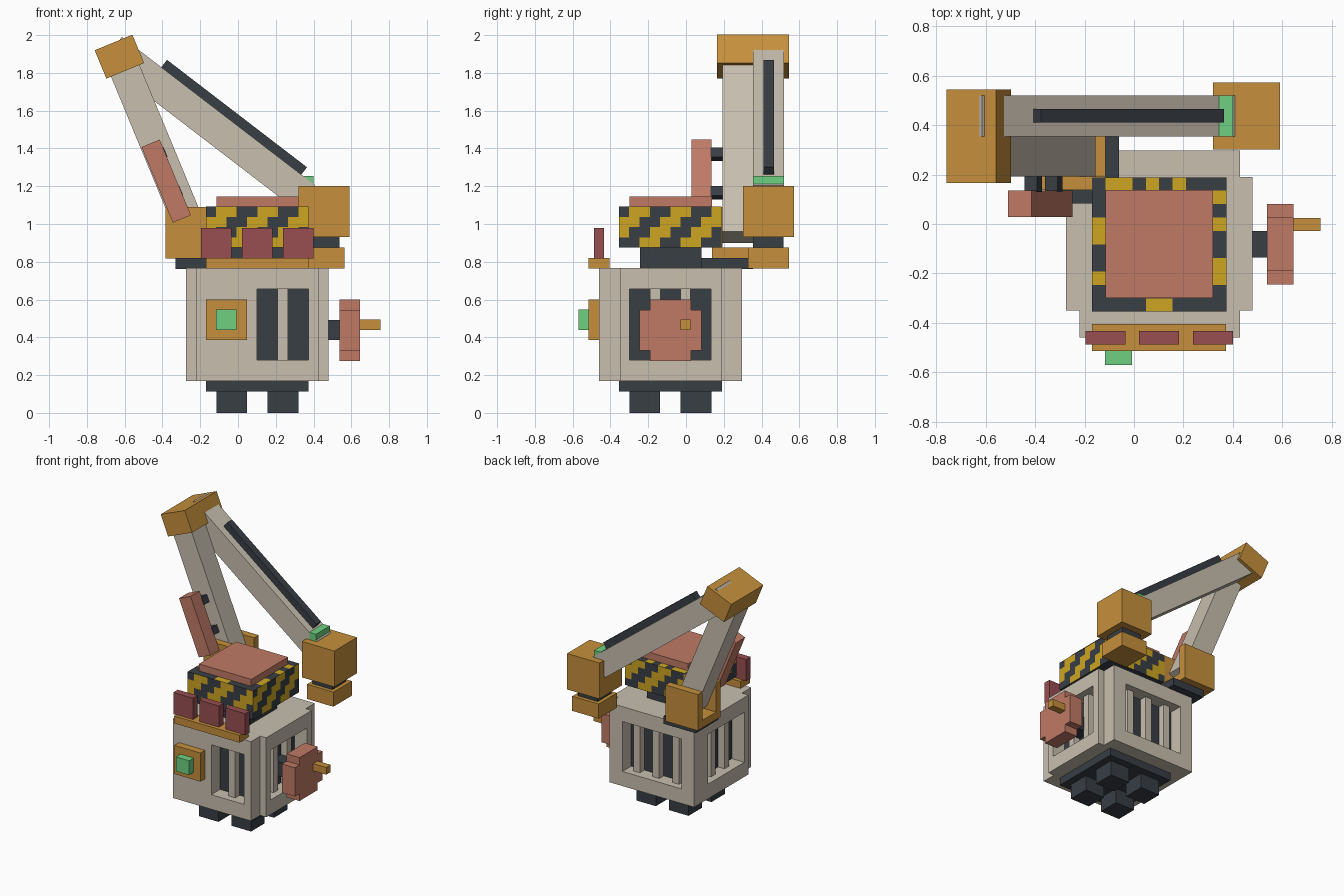
import bpy, bmesh, math
from mathutils import Vector, Matrix

old = bpy.data.objects.get("Cube")
if old:
    bpy.data.objects.remove(old, do_unlink=True)


def lin(c):
    c /= 255
    return c / 12.92 if c <= 0.04045 else ((c + 0.055) / 1.055) ** 2.4


def material(name, r, g, b):
    m = bpy.data.materials.new(name)
    col = (lin(r), lin(g), lin(b), 1)
    m.diffuse_color = col
    m.use_nodes = True
    bsdf = m.node_tree.nodes["Principled BSDF"]
    bsdf.inputs["Base Color"].default_value = col
    bsdf.inputs["Roughness"].default_value = 0.8
    return m


BEIGE = material("beige", 200, 191, 175)
ORANGE = material("orange", 198, 144, 60)
DARK = material("charcoal", 56, 62, 69)
PINK = material("clay_pink", 192, 122, 102)
RED = material("dark_red", 152, 78, 82)
GREEN = material("green", 110, 208, 128)
YELLOW = material("yellow", 206, 166, 34)


def finish(name, bm, *mats):
    bmesh.ops.recalc_face_normals(bm, faces=bm.faces)
    me = bpy.data.meshes.new(name)
    bm.to_mesh(me)
    bm.free()
    for m in mats:
        me.materials.append(m)
    ob = bpy.data.objects.new(name, me)
    bpy.context.scene.collection.objects.link(ob)
    return ob


def box(name, mat, x, y, z, tilt=0):
    """Box from (min, max) ranges, tilted about its own centre around y."""
    rng = (x, y, z)
    centre = Vector([(a + b) / 2 for a, b in rng])
    size = [b - a for a, b in rng]
    bm = bmesh.new()
    mtx = (Matrix.Translation(centre) @ Matrix.Rotation(math.radians(tilt), 4, 'Y')
           @ Matrix.Diagonal((*size, 1)))
    bmesh.ops.create_cube(bm, size=1, matrix=mtx)
    return finish(name, bm, mat)


def tilted(name, mat, cx, cz, w, h, y, tilt):
    return box(name, mat, (cx - w / 2, cx + w / 2), y, (cz - h / 2, cz + h / 2), tilt)


def prism(name, mat, pts, lift):
    """Extrude a closed outline of 3D points along a vector."""
    bm = bmesh.new()
    face = bm.faces.new([bm.verts.new(p) for p in pts])
    out = bmesh.ops.extrude_face_region(bm, geom=[face])
    verts = [v for v in out["geom"] if isinstance(v, bmesh.types.BMVert)]
    bmesh.ops.translate(bm, verts=verts, vec=lift)
    return finish(name, bm, mat)


# Body shell with notched corners
outline = [(-0.22, -0.46), (0.43, -0.46), (0.43, -0.35), (0.48, -0.35), (0.48, 0.19),
           (0.43, 0.19), (0.43, 0.297), (-0.275, 0.297), (-0.275, -0.35), (-0.22, -0.35)]
body = prism("body", BEIGE, [(x, y, 0.17) for x, y in outline], (0, 0, 0.597))


# Recessed windows with dark backs and upright bars
def window(name, axis, surface, inward, span, bars):
    z = (0.28, 0.655)

    def part(label, mat, across, near, far):
        d = tuple(sorted((surface + inward * near, surface + inward * far)))
        return box(name + label, mat, *((d, across) if axis == 'x' else (across, d)), z)

    cutter = part("_cutter", BEIGE, span, -0.05, 0.11)
    cutter.hide_render = True
    mod = body.modifiers.new("cut", 'BOOLEAN')
    mod.operation, mod.solver, mod.object = 'DIFFERENCE', 'EXACT', cutter
    bpy.context.view_layer.objects.active = body
    bpy.ops.object.modifier_apply(modifier=mod.name)
    bpy.data.objects.remove(cutter, do_unlink=True)
    part("_back", DARK, span, 0.103, 0.112)
    for i, b in enumerate(bars):
        part(f"_bar_{i + 1}", BEIGE, (b, b + 0.054), 0.05, 0.108)


window("front_window", 'y', -0.46, 1, (0.10, 0.373), [0.21])
window("left_window", 'x', 0.48, -1, (-0.30, 0.133), [-0.19, -0.03])
window("right_window", 'x', -0.275, 1, (-0.30, 0.133), [-0.19, -0.03])
window("back_window", 'y', 0.297, -1, (-0.17, 0.32), [-0.115, 0.05, 0.21])

# Undercarriage and feet
box("base_plate", DARK, (-0.17, 0.373), (-0.355, 0.19), (0.113, 0.17))
for fx in (-0.115, 0.157):
    for fy in (-0.30, -0.028):
        box("foot", DARK, (fx, fx + 0.162), (fy, fy + 0.162), (0, 0.115))

# Front shelf with three blocks
box("front_shelf", ORANGE, (-0.17, 0.373), (-0.515, -0.405), (0.765, 0.82))
for i, x in enumerate((-0.197, 0.02, 0.238)):
    box(f"shelf_block_{i + 1}", RED, (x, x + 0.163), (-0.488, -0.434), (0.818, 0.98))

# Front button
box("button_plate", ORANGE, (-0.17, 0.048), (-0.515, -0.458), (0.385, 0.60))
box("button", GREEN, (-0.117, -0.008), (-0.57, -0.513), (0.44, 0.548))

# Side crank: shaft, stepped wheel, handle
box("crank_shaft", DARK, (0.37, 0.545), (-0.135, -0.028), (0.385, 0.492))
a, b = 0.163, 0.108
steps = [(-a, -b), (-b, -b), (-b, -a), (b, -a), (b, -b), (a, -b),
         (a, b), (b, b), (b, a), (-b, a), (-b, b), (-a, b)]
prism("crank_wheel", PINK, [(0.538, -0.082 + y, 0.438 + z) for y, z in steps], (0.107, 0, 0))
box("crank_handle", ORANGE, (0.643, 0.754), (-0.028, 0.025), (0.44, 0.494))

# Head: pedestal, striped band, cap
box("head_pedestal", DARK, (-0.06, 0.268), (-0.243, 0.083), (0.763, 0.88))
box("head_cap", PINK, (-0.115, 0.32), (-0.30, 0.138), (1.085, 1.145))
U = 0.0544
lo = Vector((-0.17, -0.355, 0.875))
n = (10, 10, 4)
bm = bmesh.new()
bmesh.ops.create_cube(bm, size=1, matrix=Matrix.Translation(lo + Vector(n) * U / 2)
                      @ Matrix.Diagonal((n[0] * U, n[1] * U, n[2] * U, 1)))
for ax in range(3):
    for k in range(1, n[ax]):
        co, no = lo.copy(), Vector((0, 0, 0))
        co[ax] += k * U
        no[ax] = 1
        bmesh.ops.bisect_plane(bm, geom=bm.verts[:] + bm.edges[:] + bm.faces[:],
                               plane_co=co, plane_no=no)
bm.normal_update()
for f in bm.faces:
    i, j, k = [math.floor(v / U) for v in (f.calc_center_median() - lo)]
    if f.normal.z < -0.5:
        yellow = False
    elif f.normal.z > 0.5:      # rim blocks
        if j == 0:
            yellow = i in (4, 5)
        elif j == 9:
            yellow = i in (1, 2, 4, 6)
        else:
            yellow = j in ((2, 5, 6) if i == 0 else (2, 3, 6, 8))
    else:                       # diagonal stripes on the sides
        s = i if abs(f.normal.y) > 0.5 else j
        if f.normal.y > 0.5 or f.normal.x < -0.5:
            s = 9 - s
        yellow = (s - k + 2) % 4 < 2
    f.material_index = int(yellow)
finish("striped_band", bm, DARK, YELLOW)

# Shoulder bracket on its plate
box("shoulder_plate", DARK, (-0.33, -0.06), (0.083, 0.355), (0.763, 0.82))
box("shoulder_floor", ORANGE, (-0.385, -0.115), (0.137, 0.41), (0.818, 0.875))
for y in (0.137, 0.355):
    box("shoulder_cheek", ORANGE, (-0.385, -0.115), (y, y + 0.055), (0.82, 1.09))

# Lower arm, running down from the elbow
T = math.radians(22.5)
ex, ez = -0.628, 1.886
length = 1.035
tilted("lower_arm", BEIGE, ex + math.sin(T) * length / 2, ez - math.cos(T) * length / 2,
       0.163, length, (0.192, 0.355), -22.5)
tilted("elbow", ORANGE, ex, ez, 0.216, 0.162, (0.165, 0.545), -22.5)

# Arm side plate and its two mounts
tilted("arm_plate", PINK, -0.38, 1.227, 0.104, 0.433, (0.028, 0.135), -22.5)
for x, z in ((-0.408, 1.37), (-0.325, 1.165)):
    tilted("plate_mount", DARK, x, z, 0.054, 0.054, (0.13, 0.195), -22.5)

# Upper arm with the rail on top
tilted("upper_arm", BEIGE, -0.153, 1.532, 1.29, 0.165, (0.355, 0.52), 37.5)
S = math.radians(37.5)
u, v = -0.969, 1.229
tilted("arm_rail", DARK, v * math.sin(S) + u * math.cos(S), v * math.cos(S) - u * math.sin(S),
       0.934, 0.05, (0.41, 0.465), 37.5)

# Tool head hanging from the arm tip
box("tool_head", ORANGE, (0.32, 0.59), (0.302, 0.572), (0.93, 1.2))
box("tool_light", GREEN, (0.345, 0.40), (0.355, 0.52), (1.195, 1.255))
box("tool_neck", DARK, (0.373, 0.537), (0.355, 0.517), (0.87, 0.935))
box("tool_foot", ORANGE, (0.345, 0.565), (0.327, 0.545), (0.765, 0.875))
